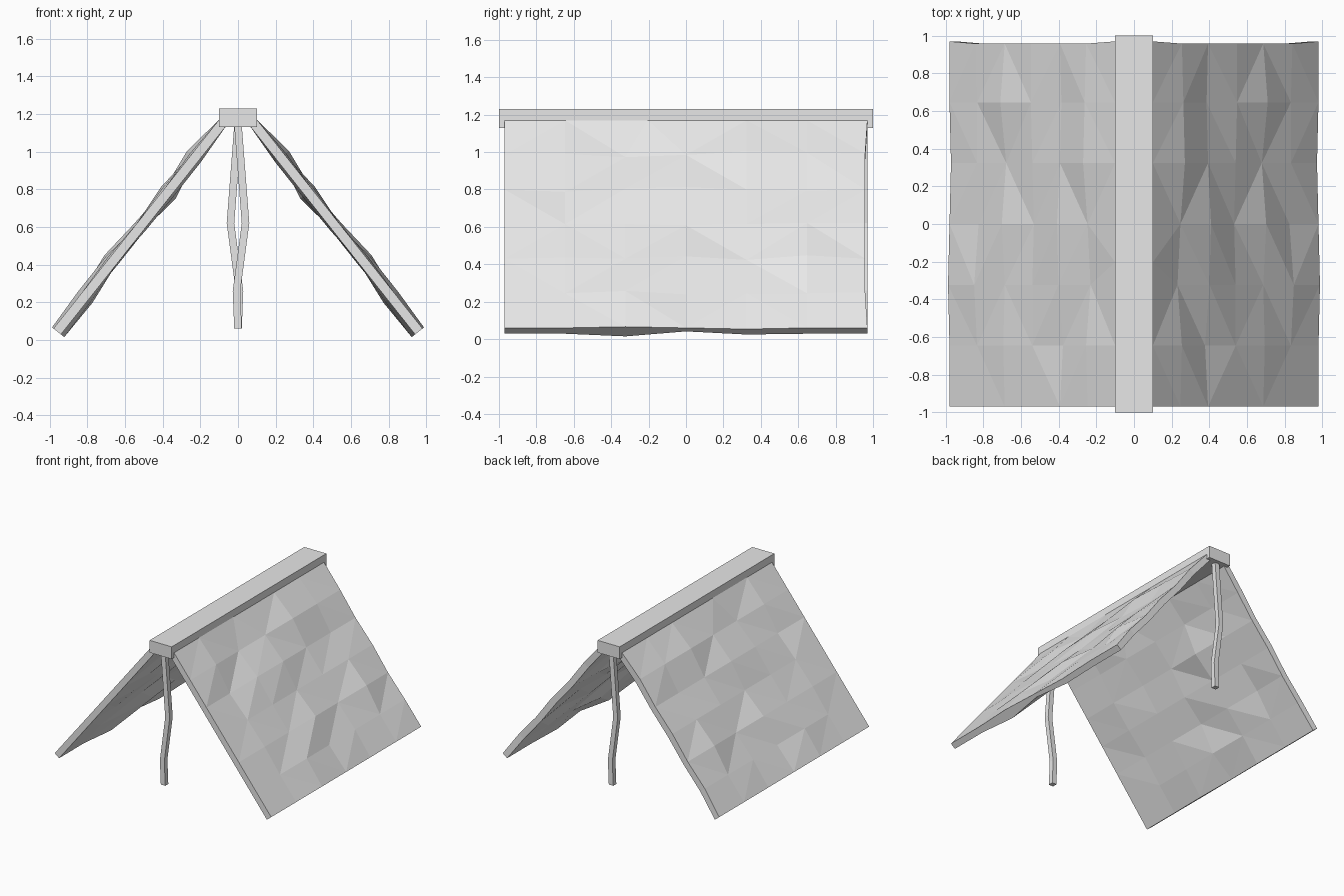
import bpy, bmesh
from mathutils import Vector

if "Cube" in bpy.data.objects:
    bpy.data.objects.remove(bpy.data.objects["Cube"])

# One plain grey for everything
grey = bpy.data.materials.new("light_grey")
grey.use_nodes = True
colour = (0.8, 0.8, 0.8, 1)
grey.diffuse_color = colour
grey.node_tree.nodes["Principled BSDF"].inputs["Base Color"].default_value = colour


def make_object(name, bm):
    bmesh.ops.recalc_face_normals(bm, faces=bm.faces)
    mesh = bpy.data.meshes.new(name)
    bm.to_mesh(mesh)
    bm.free()
    mesh.materials.append(grey)
    obj = bpy.data.objects.new(name, mesh)
    bpy.context.collection.objects.link(obj)
    return obj


# Ridge beam
bm = bmesh.new()
bmesh.ops.create_cube(bm, size=1)
bmesh.ops.scale(bm, vec=(0.2, 2, 0.1), verts=bm.verts)
bmesh.ops.translate(bm, vec=(0, 0, 1.18), verts=bm.verts)
make_object("ridge_beam", bm)


# Crooked square poles, one under each end of the beam
def pole(name, side):
    bm = bmesh.new()
    rings = []
    h = 0.02
    for x, z in ((0, 1.14), (0.04, 0.62), (-0.008, 0.26), (0, 0.06)):
        rings.append([bm.verts.new((side * (x + a * h), side * (b * h - 0.95), z))
                      for a, b in ((-1, -1), (1, -1), (1, 1), (-1, 1))])
    for low, high in zip(rings, rings[1:]):
        for k in range(4):
            n = (k + 1) % 4
            bm.faces.new((low[k], low[n], high[n], high[k]))
    bm.faces.new(rings[0])
    bm.faces.new(rings[-1])
    make_object(name, bm)


pole("front_pole", 1)
pole("back_pole", -1)

# Crumpled cloth: bumps in hundredths, rows from ridge to hem, columns front to back
top, hem = Vector((0.1, 0, 1.17)), Vector((0.98, 0, 0.06))
normal = Vector((0.785, 0, 0.62))
bumps = (
    (0, 0, 0, 0, 0, 0, 0),
    (0, 1, -2, 0, 3, 2, 1),
    (0, -2, 1, 2, 0, -1, 0),
    (0, 0, 0, -1, 0, 1, 1),
    (0, 1, 0, 2, -1, 3, 0),
    (0, 0, 2, -1, 0, 0, 1),
    (0, 0, 1, 0, -1, 0, 0),
)
# Extra thickness changes on the underside
under = {(6, 2): -3, (6, 3): 2, (5, 2): -3, (5, 3): -2, (2, 4): -3, (3, 1): -1}
N = 6


def cloth_point(row, col, layer):
    y = -0.97 + 1.94 * col / N
    if row == 0 and col == 2:
        y += 0.12
    lift = bumps[row][col] / 100
    if layer:
        lift = lift * 0.7 - 0.05 + under.get((row, col), 0) / 100
    if 0 < row < N and col == N:
        y -= 0.012
    return top.lerp(hem, row / N) + normal * lift + Vector((0, y, 0))


bm = bmesh.new()
grid = [[[bm.verts.new(cloth_point(r, c, s)) for c in range(N + 1)]
         for r in range(N + 1)] for s in (0, 1)]
for sheet in grid:
    for r in range(N):
        for c in range(N):
            bm.faces.new((sheet[r][c], sheet[r + 1][c],
                          sheet[r + 1][c + 1], sheet[r][c + 1]))
# Close the rim between the two sheets
rim = [e for e in bm.edges if e.is_boundary]
bmesh.ops.bridge_loops(bm, edges=rim)
bmesh.ops.triangulate(bm, faces=bm.faces)
cloth = make_object("cloth_panels", bm)
mirror = cloth.modifiers.new("Mirror", "MIRROR")
mirror.use_axis[0] = True
mirror.use_mirror_merge = False
